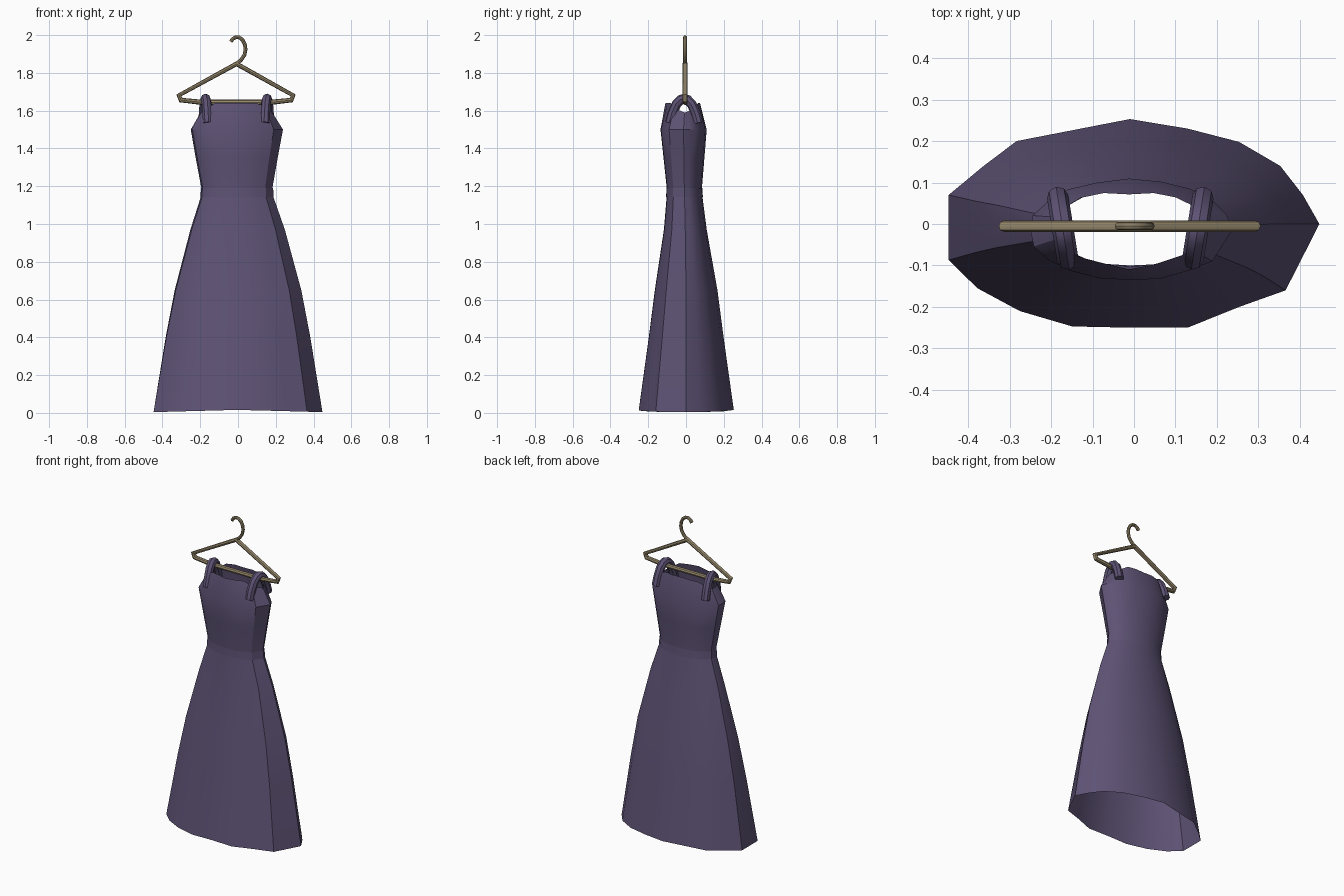
import bpy, bmesh, math
from mathutils import Vector

if "Cube" in bpy.data.objects:
    bpy.data.objects.remove(bpy.data.objects["Cube"])


def material(name, col):
    m = bpy.data.materials.new(name)
    m.diffuse_color = (*col, 1)
    m.use_nodes = True
    m.node_tree.nodes["Principled BSDF"].inputs["Base Color"].default_value = m.diffuse_color
    return m


PURPLE = material("dusty purple cloth", (0.112, 0.086, 0.178))
WOOD = material("pale wood", (0.31, 0.25, 0.15))

# Hem outline seen from above, counter-clockwise from the right
HEM = [(.45, 0), (.41, .07), (.355, .14), (.255, .198), (.13, .23), (-.01, .253),
       (-.15, .226), (-.285, .2), (-.365, .14), (-.45, .07), (-.45, 0), (-.45, -.087),
       (-.38, -.155), (-.277, -.21), (-.15, -.247), (-.01, -.25), (.13, -.25),
       (.255, -.2), (.368, -.16)]


def ring(z, rx, ry, cx, cy, mix):
    """Hem outline scaled to size and blended towards an ellipse."""
    pts = []
    for x, y in HEM:
        u, v = x / .45, y / .25
        a = math.atan2(v, u)
        u += (math.cos(a) - u) * mix
        v += (math.sin(a) - v) * mix
        pts.append(Vector((cx + u * rx, cy + v * ry, z)))
    return pts


def loft(name, rings, mat, angle=30):
    bm = bmesh.new()
    loops = [[bm.verts.new(p) for p in r] for r in rings]
    n = len(HEM)
    for lo, hi in zip(loops, loops[1:]):
        for i in range(n):
            j = (i + 1) % n
            bm.faces.new((lo[i], lo[j], hi[j], hi[i]))
    me = bpy.data.meshes.new(name)
    bm.to_mesh(me)
    bm.free()
    ob = bpy.data.objects.new(name, me)
    bpy.context.collection.objects.link(ob)
    me.materials.append(mat)
    smooth(ob, angle)
    return ob


def smooth(ob, angle):
    bpy.ops.object.select_all(action='DESELECT')
    ob.select_set(True)
    bpy.context.view_layer.objects.active = ob
    bpy.ops.object.shade_smooth_by_angle(angle=math.radians(angle))


def tube(name, pts, r, mat, cyclic=False, kind='POLY', sides=2):
    cu = bpy.data.curves.new(name, 'CURVE')
    cu.dimensions = '3D'
    cu.bevel_depth, cu.bevel_resolution = r, sides
    cu.use_fill_caps = True
    sp = cu.splines.new('POLY')
    sp.points.add(len(pts) - 1)
    for p, co in zip(sp.points, pts):
        p.co = (*co, 1)
    sp.use_cyclic_u = cyclic
    ob = bpy.data.objects.new(name, cu)
    bpy.context.collection.objects.link(ob)
    cu.materials.append(mat)
    bpy.ops.object.select_all(action='DESELECT')
    ob.select_set(True)
    bpy.context.view_layer.objects.active = ob
    bpy.ops.object.convert(target='MESH')
    smooth(bpy.context.object, 40)


# Skirt: flares from waist to hem, hem slightly lifted front and back
skirt = [ring(*r) for r in [
    (0, .447, .25, 0, 0, 0), (.4, .383, .197, 0, 0, .15), (.65, .335, .165, 0, 0, .3),
    (.97, .25, .113, -.002, -.004, .5), (1.15, .19, .094, -.005, -.008, .7)]]
for p in skirt[0]:
    p.z = .004 + .012 * (1 - abs(p.x) / .45)
loft("skirt", skirt, PURPLE)

# Bodice: widest at the chest, neckline dips under the arms
bodice = [ring(*r) for r in [
    (1.15, .188, .092, -.006, -.008, .7), (1.19, .188, .093, -.006, -.009, .7),
    (1.35, .217, .108, -.007, -.011, .7), (1.5, .244, .122, -.006, -.013, .6),
    (1.64, .19, .09, -.008, -.008, .4)]]
for p in bodice[-1]:
    side = abs(p.x + .008) / .19
    p.z -= .05 * max(0, side - .6) / .4
    p.y -= .012 * max(0, 1 - side * 3)
loft("bodice", bodice, PURPLE)

# Waistband
loft("waistband", [ring(1.142, .194, .097, -.005, -.008, .7),
                   ring(1.19, .191, .095, -.005, -.009, .7)], PURPLE)

# Shoulder straps looped over the hanger bar
ARC = [(-.085, 1.535), (-.072, 1.585), (-.05, 1.635), (-.028, 1.658), (-.01, 1.664),
       (.008, 1.658), (.03, 1.635), (.052, 1.585), (.065, 1.535)]
for side, name in ((-1, "left_strap"), (1, "right_strap")):
    tube(name, [(-.009 + side * (.163 + .16 * (y + .01)), y, z) for y, z in ARC],
         .026, PURPLE)

# Hanger frame and hook
Y = -.005
tube("hanger_frame", [(-.008, Y, 1.848), (-.313, Y, 1.681), (-.302, Y, 1.656),
                      (-.19, Y, 1.644), (.17, Y, 1.644), (.282, Y, 1.656),
                      (.292, Y, 1.681)], .014, WOOD, cyclic=True)
tube("hanger_hook", [(-.008, Y, 1.848), (.016, Y, 1.868), (.034, Y, 1.895),
                     (.04, Y, 1.925), (.036, Y, 1.952), (.024, Y, 1.975),
                     (.006, Y, 1.988), (-.012, Y, 1.989), (-.028, Y, 1.98),
                     (-.038, Y, 1.965)], .01, WOOD)
